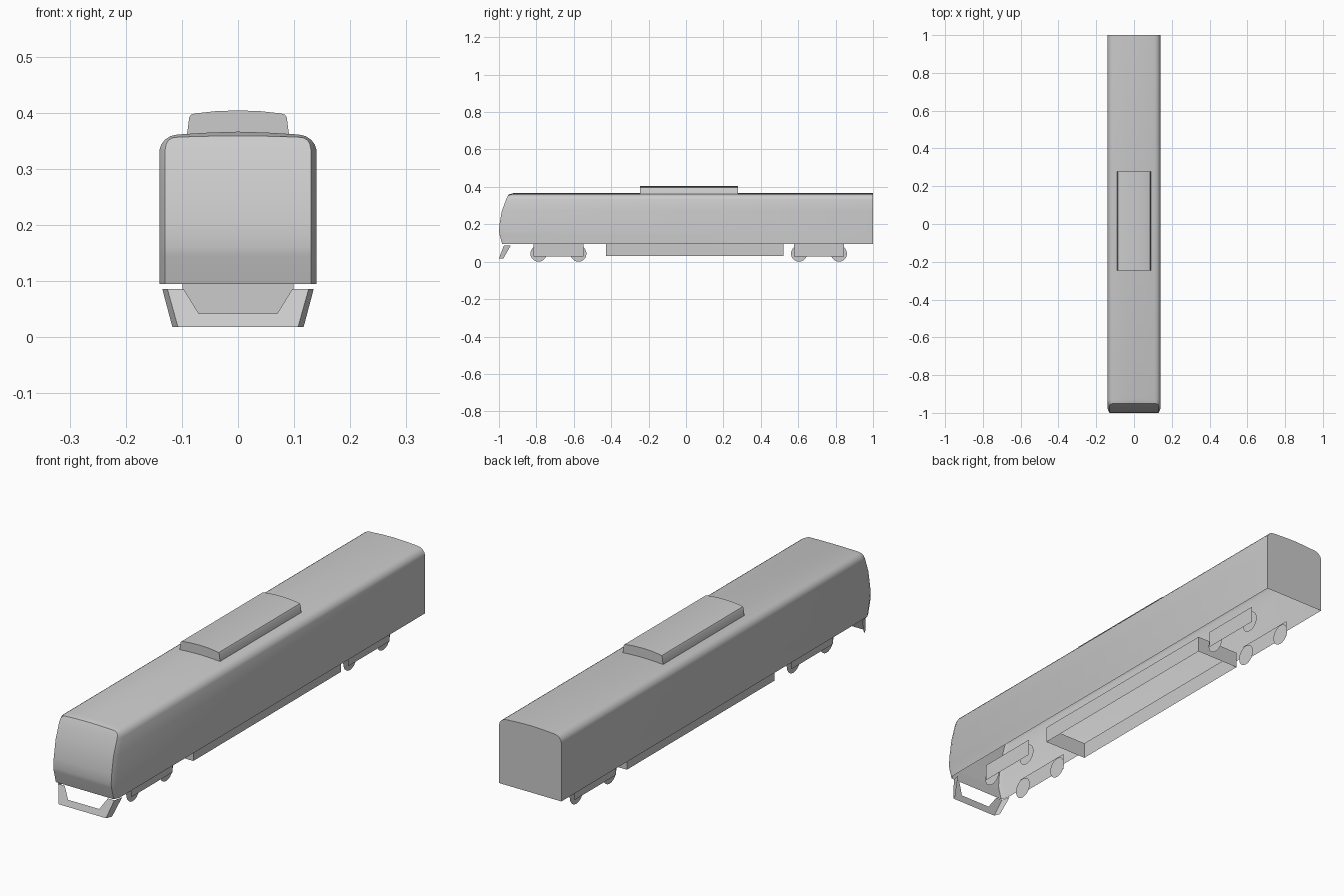
import bpy, bmesh, math

if "Cube" in bpy.data.objects:
    bpy.data.objects.remove(bpy.data.objects["Cube"])


def make(name, verts, faces, angle=30):
    mesh = bpy.data.meshes.new(name)
    mesh.from_pydata(verts, [], faces)
    bm = bmesh.new()
    bm.from_mesh(mesh)
    bmesh.ops.recalc_face_normals(bm, faces=bm.faces)
    bm.to_mesh(mesh)
    bm.free()
    mesh.shade_smooth()
    mesh.set_sharp_from_angle(angle=math.radians(angle))
    ob = bpy.data.objects.new(name, mesh)
    bpy.context.collection.objects.link(ob)
    return ob


def full(half):
    """Mirror a right-half section (bottom to top centre) into a whole arch."""
    return half + [(-x, z) for x, z in half[-2::-1]]


def strip(a, b, n):
    """Quads joining two open loops of n points that start at a and b."""
    return [(a + i, a + i + 1, b + i + 1, b + i) for i in range(n - 1)]


# Car body: arch section, open underneath, with a sloping bevelled nose
NOSE = [(0.09, -0.982), (0.145, -0.997), (0.16, -1.0), (0.20, -0.997),
        (0.27, -0.985), (0.335, -0.961), (0.35, -0.954), (0.358, -0.95), (0.37, -0.945)]


def nose_y(z):
    for (z0, y0), (z1, y1) in zip(NOSE, NOSE[1:]):
        if z <= z1:
            return y0 + (y1 - y0) * (z - z0) / (z1 - z0)
    return NOSE[-1][1]


outer = full([(.14, .095), (.14, .145), (.14, .16), (.14, .20), (.14, .27), (.14, .333),
              (.137, .343), (.130, .352), (.121, .358), (.108, .361), (.05, .3645), (0, .366)])
inner = full([(.13, .095), (.13, .145), (.13, .16), (.13, .20), (.13, .27), (.13, .333),
              (.128, .344), (.124, .351), (.117, .355), (.106, .3565), (.05, .358), (0, .3585)])
n = len(outer)
verts = [(x, 1, z) for x, z in outer]
verts += [(x, nose_y(z) + .022, z) for x, z in outer]
verts += [(x, nose_y(z), z) for x, z in inner]
faces = strip(0, n, n) + strip(n, 2 * n, n) + [tuple(range(n))]
for i in range(n // 2):
    a, b = 2 * n + i, 3 * n - 1 - i
    faces.append((a, a + 1, b - 1, b) if a + 1 != b - 1 else (a, a + 1, b))
make("car_body", verts, faces)

# Roof equipment housing
sec = full([(.091, .36), (.087, .391), (.084, .396), (.077, .3985), (.04, .4025), (0, .404)])
m = len(sec)
make("roof_housing", [(x, y, z) for y in (-.245, .277) for x, z in sec],
     strip(0, m, m) + [tuple(range(m)), tuple(range(m, 2 * m))])

# Underfloor equipment skirt: four walls, open underneath
ring = [(-.099, -.428), (.099, -.428), (.099, .521), (-.099, .521)]
make("underfloor_skirt", [(x, y, z) for z in (.03, .097) for x, y in ring],
     [(i, (i + 1) % 4, 4 + (i + 1) % 4, 4 + i) for i in range(4)])

# Bogies: a side plate with two wheel discs just inside it, on both sides
R, SIDES = .043, 20
for place, yc in (("front", -.682), ("rear", .711)):
    for side, s in (("right", 1), ("left", -1)):
        make(f"{place}_{side}_bogie_plate",
             [(s * .09, yc + dy, z) for dy, z in
              ((-.134, .028), (.134, .028), (.134, .097), (-.134, .097))], [(0, 1, 2, 3)])
        for k, dy in enumerate((-.107, .107)):
            make(f"{place}_{side}_wheel_{k + 1}",
                 [(s * .08, yc + dy + R * math.cos(t), R + R * math.sin(t))
                  for t in (2 * math.pi * j / SIDES for j in range(SIDES))],
                 [tuple(range(SIDES))])


# Front obstacle guard: slanted U-shaped panel with swept-back side wings
def guard_y(z):
    return -1.0 + .026 * (z - .018) / .068


half = [(.126, .086), (.107, .018), (.07, .042), (.097, .086)]
verts = []
for s in (1, -1):
    verts += [(s * x, guard_y(z), z) for x, z in half]
    verts += [(s * .135, -.937, .086), (s * .117, -.976, .018)]
faces = [(1, 7, 8, 2)]
for o in (0, 6):
    faces += [(o, o + 1, o + 2, o + 3), (o, o + 4, o + 5, o + 1)]
make("obstacle_guard", verts, faces)
